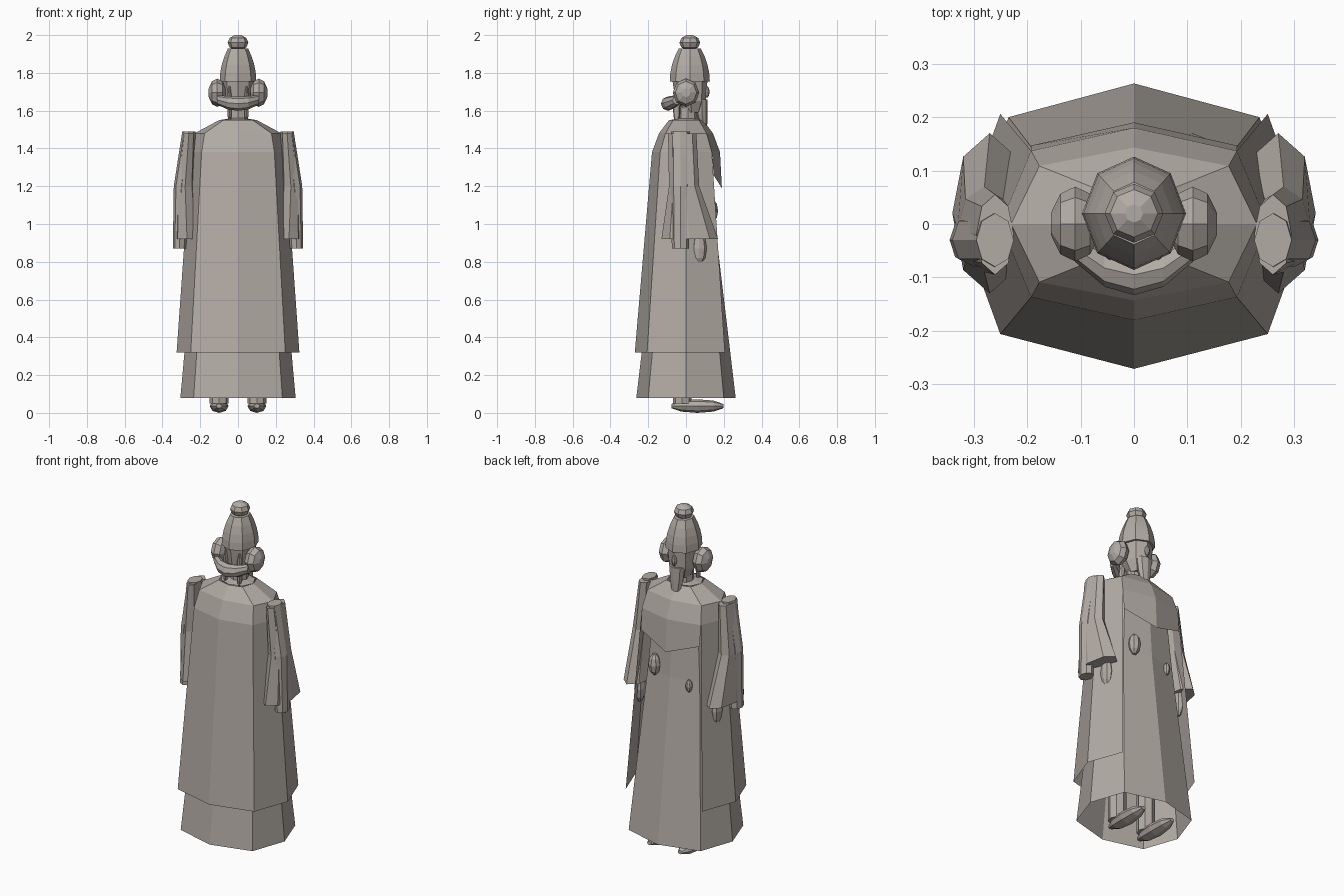
import bpy, bmesh
from math import cos, sin, pi

default_cube = bpy.data.objects.get("Cube")
if default_cube:
    bpy.data.objects.remove(default_cube)

stone = bpy.data.materials.new("warm_grey_stone")
colour = (0.45, 0.41, 0.375, 1)
stone.diffuse_color = colour
stone.use_nodes = True
stone.node_tree.nodes["Principled BSDF"].inputs["Base Color"].default_value = colour

SIDES = 8


def ring(centre, radius_a, radius_b, axis="z"):
    """Eight-sided ellipse lying across the given axis."""
    x, y, z = centre
    points = []
    for step in range(SIDES):
        angle = 2 * pi * step / SIDES
        a, b = radius_a * cos(angle), radius_b * sin(angle)
        offsets = {"x": (x, y + a, z + b), "y": (x + a, y, z + b), "z": (x + a, y + b, z)}
        points.append(offsets[axis])
    return points


def robe_ring(height, width, depth):
    """Eight-sided robe section with broad corners, starting at the -y middle."""
    corner_x, corner_y = width * 0.77, depth * 0.76
    outline = [(0, -depth), (corner_x, -corner_y), (width, 0), (corner_x, corner_y),
               (0, depth), (-corner_x, corner_y), (-width, 0), (-corner_x, -corner_y)]
    return [(x, y, height) for x, y in outline]


def loft(name, rings, closed=True, caps=True, open_sides=()):
    """Skin a list of rings; open_sides are left out of the lowest band."""
    bm = bmesh.new()
    rows = [[bm.verts.new(point) for point in points] for points in rings]
    count = len(rows[0])
    for band, (lower, upper) in enumerate(zip(rows, rows[1:])):
        for side in range(count if closed else count - 1):
            if band == 0 and side in open_sides:
                continue
            following = (side + 1) % count
            bm.faces.new((lower[side], lower[following], upper[following], upper[side]))
    if caps:
        bm.faces.new(rows[0])
        bm.faces.new(rows[-1])
    bmesh.ops.recalc_face_normals(bm, faces=bm.faces)
    mesh = bpy.data.meshes.new(name)
    bm.to_mesh(mesh)
    bm.free()
    mesh.materials.append(stone)
    part = bpy.data.objects.new(name, mesh)
    bpy.context.collection.objects.link(part)


def loft_pair(name, rings):
    """The same part on the left and on the right."""
    loft("left_" + name, rings)
    loft("right_" + name, [[(-x, y, z) for x, y, z in points] for points in rings])


def spindle(centre, half_length, radius_a, radius_b, axis="z"):
    """Rings of a faceted bead with blunt ends along the axis."""
    rings = []
    for step in range(-2, 3):
        angle = step * pi / 5
        middle = list(centre)
        middle["xyz".index(axis)] += half_length * sin(angle) / sin(2 * pi / 5)
        rings.append(ring(middle, radius_a * cos(angle), radius_b * cos(angle), axis))
    return rings


# Long under-robe, open at the hem
loft("gown", [robe_ring(0.08, 0.305, 0.263),
              robe_ring(1.03, 0.22, 0.15),
              robe_ring(1.45, 0.18, 0.12)], caps=False)

# Cloak, open down the +y side below the chest
chest = robe_ring(1.38, 0.25, 0.18)
loft("cloak", [robe_ring(0.32, 0.325, 0.271), chest,
               robe_ring(1.48, 0.23, 0.143),
               robe_ring(1.55, 0.1, 0.09)], caps=False, open_sides=(3, 4))
loft("collar_top", [ring((0, 0, 1.55), 0.1, 0.085), ring((0, 0, 1.56), 0.04, 0.04)])

# Chest flap hanging from the cloak, longest in the middle
flap_top = chest[3:6]
flap_hem = [(x, y + 0.01, 1.19 + 0.35 * abs(x)) for x, y, z in flap_top]
loft("chest_flap", [flap_top, flap_hem], closed=False, caps=False)

# Arms: flaring sleeve, inner cuff and hand
loft_pair("sleeve", [ring((0.26, -0.02, 1.48), 0.035, 0.075),
                     ring((0.28, -0.01, 1.2), 0.05, 0.08),
                     ring((0.27, 0.02, 0.92), 0.07, 0.15)])
loft_pair("cuff", [ring((0.26, -0.03, 1.49), 0.035, 0.05),
                   ring((0.3, -0.03, 1.2), 0.04, 0.05),
                   ring((0.31, -0.03, 0.87), 0.035, 0.045)])
loft_pair("hand", spindle((0.25, 0.07, 0.87), 0.08, 0.028, 0.04))

# Legs and shoes
loft_pair("leg", [ring((0.1, -0.02, height), 0.05, 0.05) for height in (0.05, 0.4)])
loft_pair("shoe", spindle((0.1, 0.06, 0.036), 0.138, 0.05, 0.036, "y"))

# Neck, face and beard
loft("neck", [ring((0, 0.01, height), 0.05, 0.05) for height in (1.5, 1.64)])
loft("head", [ring((0, 0.03, 1.59), 0.045, 0.05),
              ring((0, 0.025, 1.65), 0.075, 0.08),
              ring((0, 0.02, 1.78), 0.085, 0.095)])
loft("nose", spindle((0, 0.11, 1.7), 0.03, 0.015, 0.015))
loft("beard", [ring((0, 0.085, 1.66), 0.05, 0.03),
               ring((0, 0.085, 1.58), 0.04, 0.03),
               ring((0, 0.1, 1.48), 0.02, 0.01)])

# Tall hat, rounding in towards a knob
hat_rings = []
for step in range(5):
    rise = step / 4
    radius = 0.1 * (1 - 0.45 * rise ** 2)
    hat_rings.append(ring((0, 0.02, 1.755 + 0.175 * rise), radius * 0.97, radius * 1.06))
loft("hat", hat_rings)
loft("hat_knob", spindle((0, 0.02, 1.96), 0.04, 0.055, 0.055))

# Hair: side buns, a roll around the nape and loose locks
loft_pair("hair_bun", spindle((0.11, 0, 1.695), 0.045, 0.07, 0.075, "x"))
roll_rings = []
for step in range(-2, 3):
    turn = step / 2
    bend = turn ** 2
    thickness = 0.038 - 0.012 * bend
    centre = (0.11 * turn, 0.05 * bend - 0.095, 1.637 + 0.02 * bend)
    roll_rings.append(ring(centre, thickness, thickness, "x"))
loft("hair_roll", roll_rings)
loft_pair("hair_lock", spindle((0.045, -0.05, 1.63), 0.1, 0.012, 0.02))

# Ornaments hanging on the gown
loft("large_pendant", spindle((0.11, 0.135, 1.07), 0.06, 0.035, 0.035))
loft("small_pendant", spindle((-0.115, 0.135, 1), 0.035, 0.02, 0.02))
